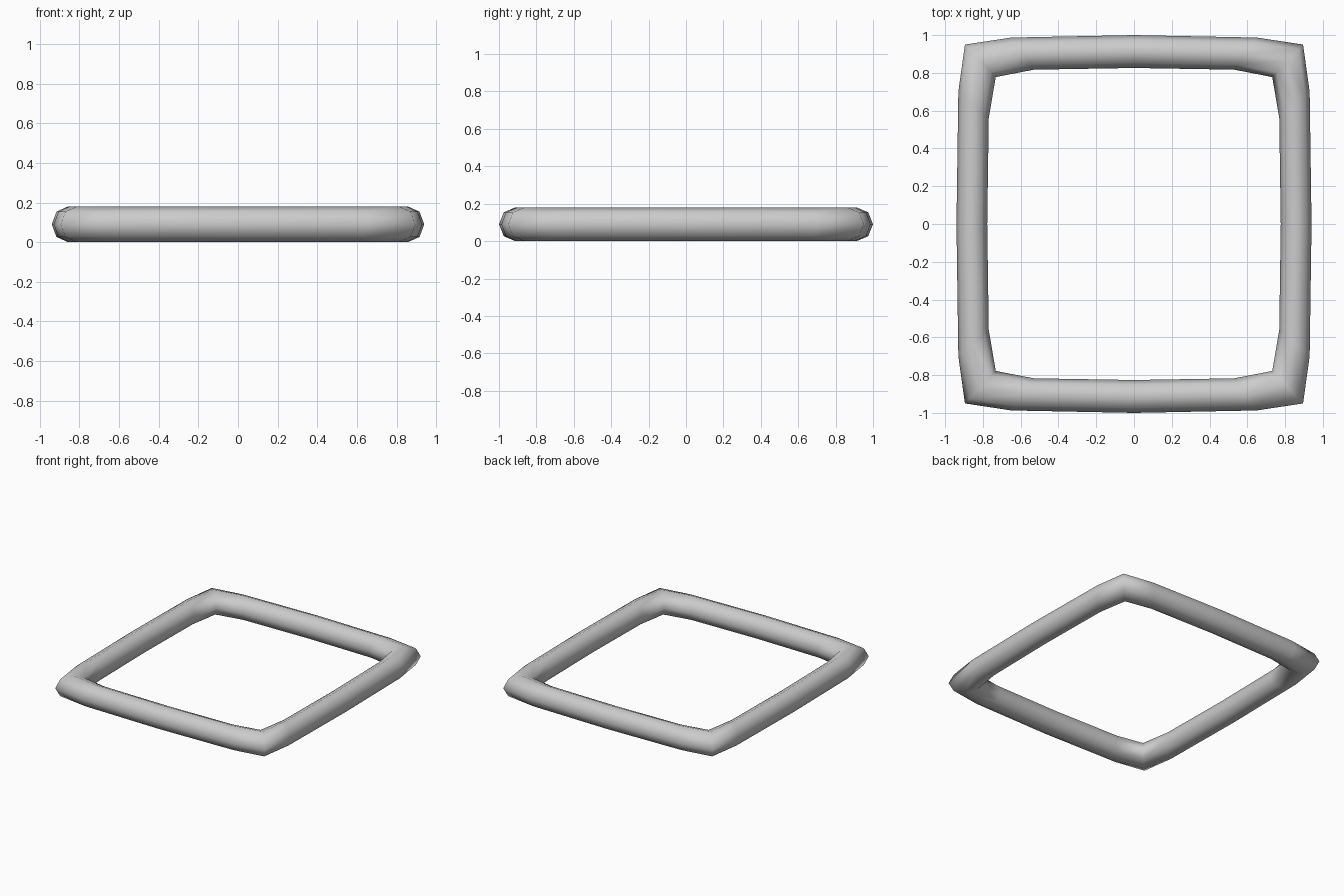
import bpy, bmesh, math

if "Cube" in bpy.data.objects:
    bpy.data.objects.remove(bpy.data.objects["Cube"])

# Outer and inner edge of the tube for one quarter, from +x round to +y
OUTER = [(0.94, 0.0), (0.93, 0.70), (0.895, 0.95), (0.65, 0.987), (0.0, 1.0)]
INNER = [(0.777, 0.0), (0.769, 0.56), (0.732, 0.778), (0.53, 0.817), (0.0, 0.826)]
SIDES = 8
R = 0.09


def full_loop(q):
    """Mirror a quarter outline into a closed loop."""
    half = q + [(-x, y) for x, y in reversed(q[:-1])]
    return half + [(x, -y) for x, y in reversed(half[1:-1])]


# Tube frame: an eight-sided section at each station
bm = bmesh.new()
rings = []
for (ox, oy), (ix, iy) in zip(full_loop(OUTER), full_loop(INNER)):
    cx, cy, dx, dy = (ox + ix) / 2, (oy + iy) / 2, (ox - ix) / 2, (oy - iy) / 2
    ring = []
    for k in range(SIDES):
        a = 2 * math.pi * k / SIDES
        c = math.cos(a)
        ring.append(bm.verts.new((cx + dx * c, cy + dy * c, R + R * math.sin(a))))
    rings.append(ring)

for i, a in enumerate(rings):
    b = rings[(i + 1) % len(rings)]
    for k in range(SIDES):
        n = (k + 1) % SIDES
        bm.faces.new((a[k], b[k], b[n], a[n]))
bmesh.ops.recalc_face_normals(bm, faces=bm.faces)
for f in bm.faces:
    f.smooth = True

mesh = bpy.data.meshes.new("tube_frame")
bm.to_mesh(mesh)
bm.free()
bpy.context.collection.objects.link(bpy.data.objects.new("tube_frame", mesh))
